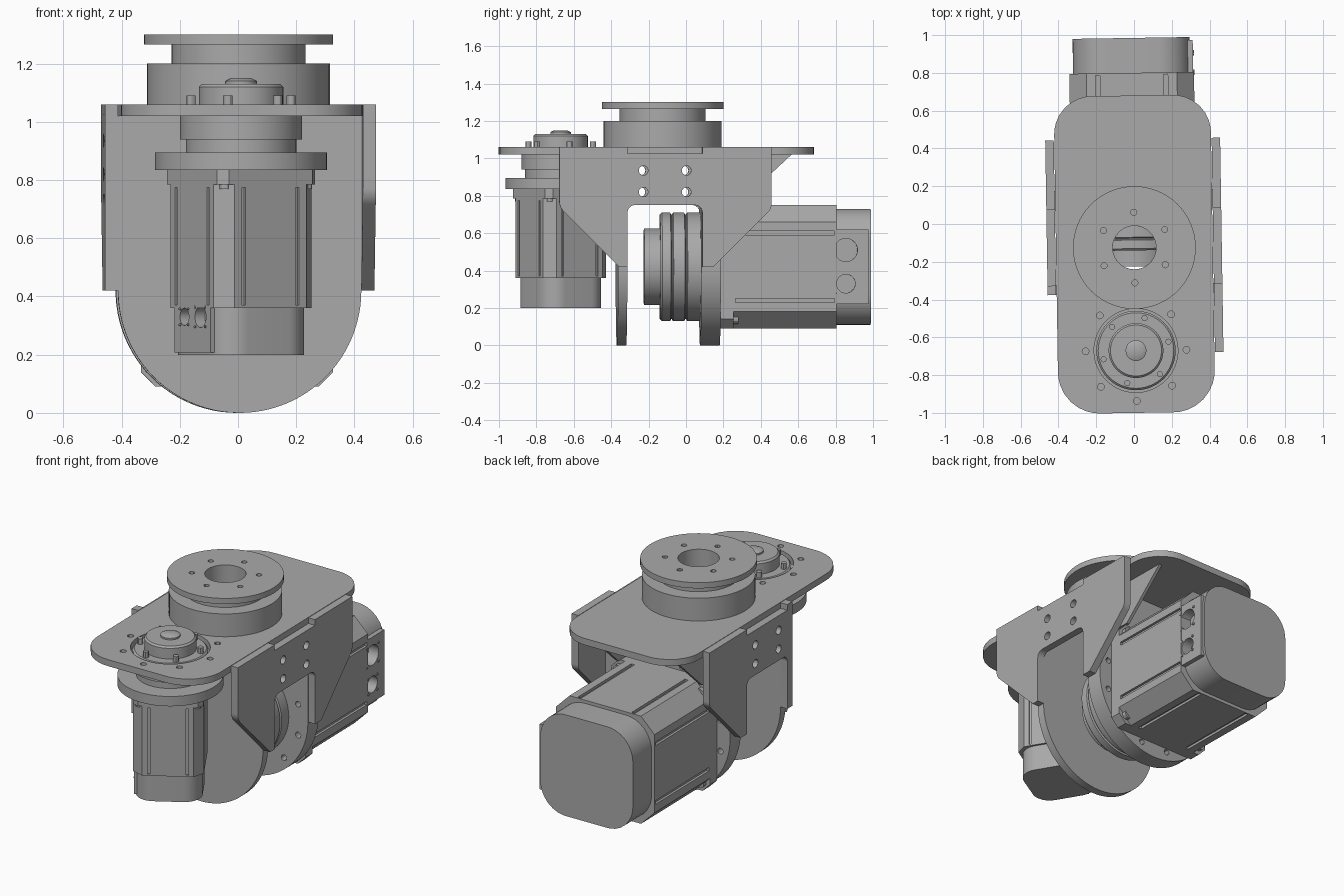
import bpy, bmesh, math
from mathutils import Matrix, Vector

cube = bpy.data.objects.get("Cube")
if cube:
    bpy.data.objects.remove(cube, do_unlink=True)

grey = bpy.data.materials.new("machined_grey")
grey.use_nodes = True
GREY = (0.4, 0.4, 0.4, 1)
grey.diffuse_color = GREY
grey.node_tree.nodes["Principled BSDF"].inputs["Base Color"].default_value = GREY

# Axis matrices turn local z into the chosen axis, keeping profiles readable
AXES = {
    "z": Matrix.Identity(4),
    "y": Matrix(((1, 0, 0, 0), (0, 0, 1, 0), (0, 1, 0, 0), (0, 0, 0, 1))),
    "x": Matrix(((0, 0, 1, 0), (1, 0, 0, 0), (0, 1, 0, 0), (0, 0, 0, 1))),
}
parts = []


def finish(name, bm, matrix):
    bm.transform(matrix)
    bmesh.ops.recalc_face_normals(bm, faces=bm.faces)
    mesh = bpy.data.meshes.new(name)
    bm.to_mesh(mesh)
    bm.free()
    mesh.materials.append(grey)
    obj = bpy.data.objects.new(name, mesh)
    bpy.context.collection.objects.link(obj)
    parts.append(obj)
    return obj


def extrude_into(bm, pts, lo, hi):
    a = [bm.verts.new((x, y, lo)) for x, y in pts]
    b = [bm.verts.new((x, y, hi)) for x, y in pts]
    bm.faces.new(a[::-1])
    bm.faces.new(b)
    for i in range(len(a)):
        j = (i + 1) % len(a)
        bm.faces.new((a[i], a[j], b[j], b[i]))


def solid(name, shapes, axis="z"):
    """One object from several (outline, low, high) prisms."""
    bm = bmesh.new()
    for pts, lo, hi in shapes:
        extrude_into(bm, pts, lo, hi)
    return finish(name, bm, AXES[axis])


def lathe(name, profile, matrix, segs=64, closed=False):
    bm = bmesh.new()
    vs = [bm.verts.new((r, 0, z)) for r, z in profile]
    edges = [bm.edges.new(p) for p in zip(vs, vs[1:])]
    if closed:
        edges.append(bm.edges.new((vs[-1], vs[0])))
    bmesh.ops.spin(bm, geom=vs + edges, cent=(0, 0, 0), axis=(0, 0, 1),
                   angle=math.tau, steps=segs, use_duplicate=False)
    bmesh.ops.remove_doubles(bm, verts=bm.verts, dist=0.0001)
    return finish(name, bm, matrix)


def circle(r, cx=0, cy=0, n=24):
    return [(cx + r * math.cos(math.tau * i / n), cy + r * math.sin(math.tau * i / n))
            for i in range(n)]


def bolt_ring(radius, count, cx=0, cy=0, turn=0):
    return [(cx + radius * math.cos(turn + math.tau * i / count),
             cy + radius * math.sin(turn + math.tau * i / count)) for i in range(count)]


def rounded(corners, n=8):
    """Outline from (x, y, radius) corners."""
    out = []
    for i, (x, y, r) in enumerate(corners):
        p = Vector((x, y))
        if not r:
            out.append((x, y))
            continue
        u = (Vector(corners[i - 1][:2]) - p).normalized()
        v = (Vector(corners[(i + 1) % len(corners)][:2]) - p).normalized()
        half = u.angle(v) / 2
        c = p + (u + v).normalized() * r / math.sin(half)
        a, b = p + u * r / math.tan(half) - c, p + v * r / math.tan(half) - c
        out += [tuple(c + a.lerp(b, t / n).normalized() * r) for t in range(n + 1)]
    return out


def box(x0, x1, y0, y1):
    return [(x0, y0), (x1, y0), (x1, y1), (x0, y1)]


def chamfered(h, c):
    k = h - c
    return [(h, -k), (h, k), (k, h), (-k, h), (-h, k), (-h, -k), (-k, -h), (k, -h)]


def cut(obj, shapes, axis="z"):
    tool = solid("cutter", shapes, axis)
    parts.remove(tool)
    mod = obj.modifiers.new("cut", "BOOLEAN")
    mod.operation, mod.solver, mod.object = "DIFFERENCE", "EXACT", tool
    bpy.context.view_layer.objects.active = obj
    bpy.ops.object.modifier_apply(modifier=mod.name)
    bpy.data.objects.remove(tool, do_unlink=True)


# Bracket: top plate with its bores and screw holes
HUB_Y, MOTOR_Y, AXLE = -0.125, -0.67, 0.42
top = solid("top_plate", [(rounded([(-.415, -1, .22), (.415, -1, .22),
                                    (.415, .68, .2), (-.415, .68, .2)]), 1.02, 1.06)])
cut(top, [(circle(.222, 0, MOTOR_Y, 64), 1, 1.1), (circle(.115, 0, HUB_Y, 48), 1, 1.1)]
    + [(circle(.018, x, y, 12), 1, 1.1) for x, y in bolt_ring(.267, 8, 0, MOTOR_Y)])

# Bracket: side plates with a slot, a top notch and four holes
REAR = [(.08, .42, 0), (.14, .42, 0), (.45, .73, .06), (.45, 1.06, 0), (.08, 1.06, 0),
        (.08, 1.025, 0), (-.32, 1.025, 0), (-.32, 1.06, 0)]
SLOT = [(-.32, .42, 0), (-.32, .75, .04), (.08, .75, .04)]
FRONT = {"left": [(-.685, 1.06, 0), (-.685, .74, .08), (-.365, .42, 0)],
         "right": [(-.37, 1.06, 0), (-.37, .42, 0)]}
for side, x0 in (("left", .418), ("right", -.463)):
    plate = solid(side + "_side_plate", [(rounded(REAR + FRONT[side] + SLOT), x0, x0 + .045)], "x")
    cut(plate, [(circle(.025, y, z, 16), x0 - .1, x0 + .1)
                for y in (-.235, -.005) for z in (.82, .935)], "x")

# Bracket: round-bottomed cross plates, the rear one drilled
u_shape = [(.418 * math.cos(a), AXLE + .42 * math.sin(a))
           for a in (math.pi * (1 + i / 48) for i in range(49))] + [(.418, 1.02), (-.418, 1.02)]
solid("front_cross_plate", [(u_shape, -.37, -.32)], "y")
rear = solid("rear_cross_plate", [(u_shape, .075, .18)], "y")
cut(rear, [(circle(.018, x, z, 12), .05, .2)
           for x, z in bolt_ring(.365, 12, 0, AXLE, math.pi / 12)], "y")
for side, x in (("left", .27), ("right", -.29)):
    solid(side + "_rib", [([(.17, 1.02), (.56, 1.02), (.27, .75), (.17, .75)], x, x + .02)], "x")

# Output hub with groove, centre bore and screw circle
hub = lathe("output_hub", [(.115, 1.06), (.315, 1.06), (.315, 1.2), (.23, 1.2), (.23, 1.265),
                           (.325, 1.265), (.325, 1.3), (.115, 1.3)],
            Matrix.Translation((0, HUB_Y, 0)), closed=True)
cut(hub, [(circle(.016, x, y, 12), 1.25, 1.32)
          for x, y in bolt_ring(.187, 6, 0, HUB_Y, math.pi / 6)])

# Rear gearhead with two grooves
lathe("rear_gearhead", [(0, -.225), (.205, -.225), (.205, -.14), (.28, -.14), (.29, -.13),
                        (.29, -.085), (.28, -.08), (.28, -.075), (.29, -.07),
                        (.29, -.01), (.28, -.005), (.28, 0), (.29, .005), (.29, .08), (0, .08)],
      Matrix.Translation((0, 0, AXLE)) @ AXES["y"])

# Front gearhead, rising through the top plate
lathe("front_gearhead", [(0, .835), (.295, .835), (.295, .895), (.19, .895), (.19, .94),
                         (.21, .94), (.21, 1.045), (.2, 1.055), (.145, 1.055), (.145, 1.12),
                         (.135, 1.13), (.055, 1.13), (.055, 1.14), (.035, 1.15), (0, 1.15)],
      Matrix.Translation((0, MOTOR_Y, 0)))
solid("gearhead_screws", [(circle(.016, x, y, 12), 1.05, 1.09)
                          for x, y in bolt_ring(.178, 6, 0, MOTOR_Y, .25)])


def motor(name, h, flange, body, total, matrix):
    """Square motor along local z, connectors facing local +x."""
    k = h / .33
    pieces = [solid(name + "_flange", [(chamfered(h, .05 * k), 0, flange)])]
    case = solid(name + "_body", [(chamfered(h, .09 * k), flange, body)])
    slots = []
    for s in (-1, 1):
        for c in (-.18 * k, .18 * k):
            w, d = .011 * k, .015 * k
            slots.append((box(s * h - d, s * h + d, c - w, c + w), flange + .01, body - .01))
            slots.append((box(c - w, c + w, s * h - d, s * h + d), flange + .01, body - .01))
    cut(case, slots)
    e = h - .02 * k
    cap = solid(name + "_end_cap", [
        (rounded([(sx * e, sy * e, .17 * k) for sx, sy in ((1, -1), (1, 1), (-1, 1), (-1, -1))]),
         body, total - .015 * k),
        (circle(e - .01 * k, n=48), total - .02 * k, total)])
    # Connector block with two sockets and their screws
    block = solid(name + "_connector_block",
                  [(box(.2 * k, h - .004 * k, -.2 * k, .2 * k), body - .01 * k, total - .03 * k)])
    zc = body + .05 * k
    sockets, screws = [], []
    for y, r in ((-.09 * k, .062 * k), (.09 * k, .05 * k)):
        sockets.append((circle(r, y, zc), h - .07 * k, h + .1))
        for px, pz in bolt_ring(r * 1.3, 4, y, zc, math.pi / 4):
            screws.append((circle(.008 * k, px, pz, 8), h - .01 * k, h + .002))
    cut(block, sockets, "x")
    cut(cap, sockets, "x")
    pieces += [case, cap, block, solid(name + "_connector_screws", screws, "x")]
    # Corner screws at both ends
    q, f = .275 * k, .235 * k
    corner = [(sx, sy) for sx in (-1, 1) for sy in (-1, 1)]
    pieces.append(solid(name + "_corner_screws",
                        [(circle(.03 * k, sx * q, sy * q, 12), flange, flange + .025 * k)
                         for sx, sy in corner]
                        + [(circle(.03 * k, sx * f, sy * f, 12), body, total - .03 * k)
                           for sx, sy in corner]))
    for p in pieces:
        p.data.transform(matrix)


motor("rear_motor", .33, .07, .62, .82,
      Matrix.Translation((0, .18, AXLE)) @ Matrix.Rotation(-math.pi / 2, 4, "X"))
motor("front_motor", .197, .05, .475, .645,
      Matrix.Translation((0, MOTOR_Y, .835)) @ Matrix.Rotation(math.radians(210), 4, "Z")
      @ Matrix.Rotation(math.pi, 4, "X"))

# Whole assembly sits turned very slightly; smooth the round surfaces
for obj in parts:
    obj.data.transform(Matrix.Rotation(math.radians(0.9), 4, "Z"))
    obj.data.shade_smooth()
    obj.data.set_sharp_from_angle(angle=math.radians(30))
